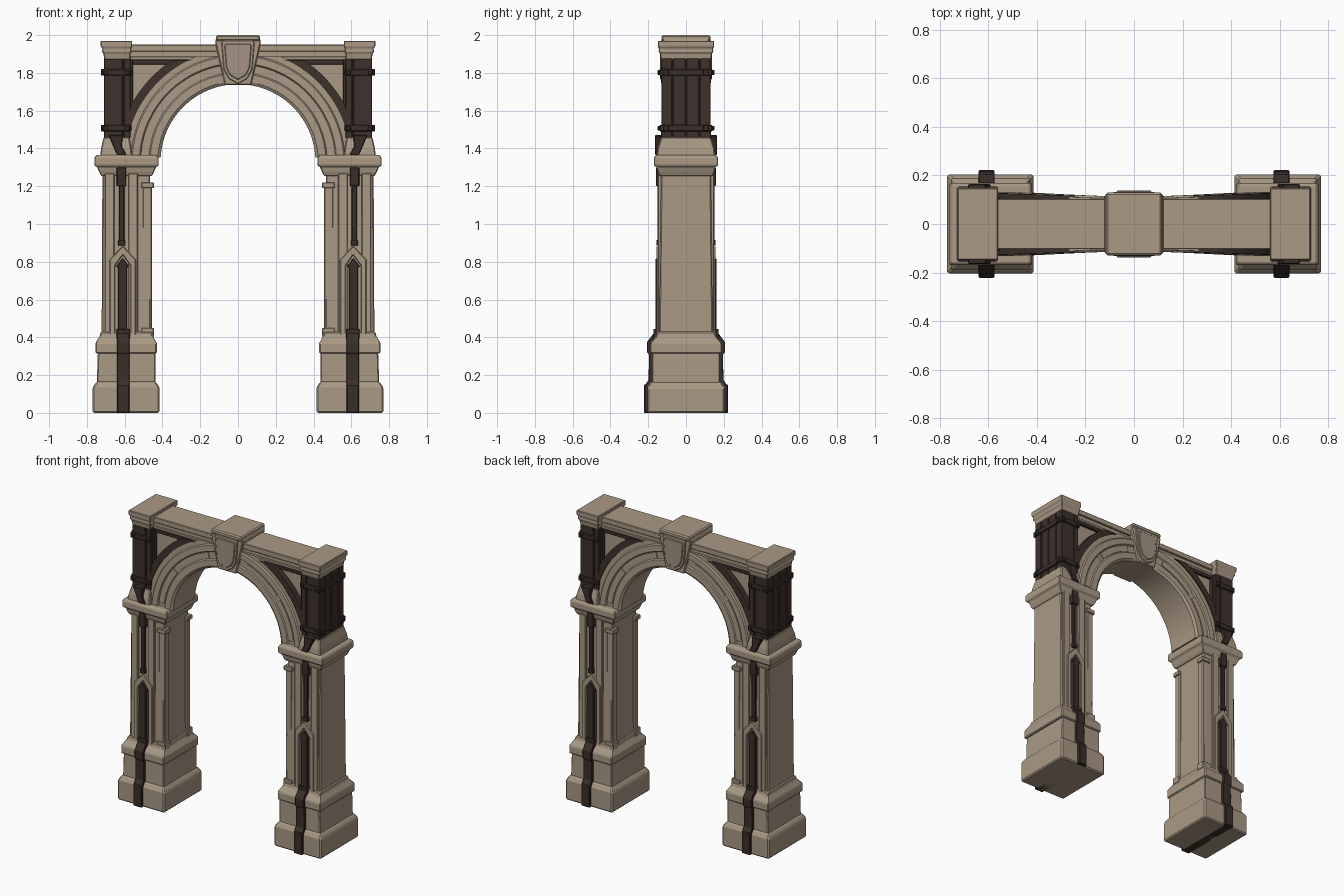
import bpy, bmesh, math

cube = bpy.data.objects.get("Cube")
if cube:
    bpy.data.objects.remove(cube, do_unlink=True)


def material(name, colour):
    m = bpy.data.materials.new(name)
    m.use_nodes = True
    m.diffuse_color = (*colour, 1)
    bsdf = m.node_tree.nodes["Principled BSDF"]
    bsdf.inputs["Base Color"].default_value = (*colour, 1)
    bsdf.inputs["Roughness"].default_value = 0.9
    return m


STONE = material("warm stone", (0.40, 0.32, 0.235))
SHIELD = material("rosy stone", (0.38, 0.29, 0.225))
WOOD = material("dark wood", (0.048, 0.031, 0.025))
IRON = material("dark iron", (0.042, 0.028, 0.023))
SPRING = 1.33   # height of the arch centre


def finish(name, bm, mat, mirror="", bevel=0.0, smooth=False):
    """Turn a bmesh into an object, mirrored over the given world axes."""
    bmesh.ops.recalc_face_normals(bm, faces=bm.faces)
    mesh = bpy.data.meshes.new(name)
    bm.to_mesh(mesh)
    bm.free()
    mesh.materials.append(mat)
    ob = bpy.data.objects.new(name, mesh)
    bpy.context.collection.objects.link(ob)
    if smooth:
        mesh.shade_smooth()
        mesh.set_sharp_from_angle(angle=math.radians(30))
    if bevel:
        mod = ob.modifiers.new("worn edges", "BEVEL")
        mod.width = bevel
        mod.segments = 1
        mod.limit_method = "ANGLE"
    if mirror:
        mod = ob.modifiers.new("mirror", "MIRROR")
        mod.use_axis = ("X" in mirror, "Y" in mirror, False)
        mod.use_mirror_merge = False
    return ob


def loft(name, rings, mat, mirror="X", bevel=0.006):
    """Skin a list of loops, closing both ends."""
    bm = bmesh.new()
    loops = [[bm.verts.new(p) for p in ring] for ring in rings]
    n = len(loops[0])
    for a, b in zip(loops, loops[1:]):
        for i in range(n):
            j = (i + 1) % n
            bm.faces.new((a[i], a[j], b[j], b[i]))
    bm.faces.new(loops[0])
    bm.faces.new(loops[-1])
    return finish(name, bm, mat, mirror, bevel)


def stack(name, levels, mat, **kw):
    """Rectangular moulding from levels of (z, x0, x1, half depth)."""
    rings = [[(x0, -y, z), (x1, -y, z), (x1, y, z), (x0, y, z)]
             for z, x0, x1, y in levels]
    return loft(name, rings, mat, **kw)


def prism(name, outline, y0, y1, mat, **kw):
    """Extrude an (x, z) outline along y."""
    return loft(name, [[(x, y, z) for x, z in outline] for y in (y0, y1)], mat, **kw)


def box(name, x0, x1, y0, y1, z0, z1, mat, **kw):
    return prism(name, [(x0, z0), (x1, z0), (x1, z1), (x0, z1)], y0, y1, mat, **kw)


def sweep(name, section, start, end, steps, mat, mirror="", top=9.0):
    """Sweep a (radius, y) section around the arch centre."""
    bm = bmesh.new()
    loops = []
    for k in range(steps + 1):
        a = math.radians(start + (end - start) * k / steps)
        flare = 1 + 0.2 * abs(math.cos(a))   # deeper towards the springing
        loops.append([bm.verts.new((r * math.cos(a), y * flare,
                                    min(top, SPRING + r * math.sin(a))))
                      for r, y in section])
    n = len(section)
    for a, b in zip(loops, loops[1:]):
        for i in range(n):
            j = (i + 1) % n
            bm.faces.new((a[i], a[j], b[j], b[i]))
    bm.faces.new(loops[0])
    bm.faces.new(loops[-1])
    return finish(name, bm, mat, mirror, smooth=True)


# Pillars: foot, plinth, shaft and capital
stack("foot_block", [(0, .415, .77, .205), (.135, .415, .77, .205),
                     (.165, .435, .75, .188)], STONE, bevel=.008)
stack("plinth", [(.15, .437, .748, .18), (.32, .437, .742, .18)], STONE)
stack("plinth_cap", [(.315, .43, .755, .19), (.37, .43, .755, .19),
                     (.405, .45, .733, .16), (.43, .455, .728, .153)], STONE)
stack("shaft", [(.40, .462, .722, .142), (1.28, .466, .718, .132)], STONE)
stack("capital", [(1.255, .455, .725, .142), (1.275, .445, .735, .15),
                  (1.30, .435, .745, .155), (1.31, .42, .76, .17),
                  (1.35, .42, .76, .17), (1.365, .43, .75, .16)], STONE, bevel=.004)
stack("impost_block", [(1.36, .56, .73, .155), (1.40, .565, .725, .15),
                       (1.46, .575, .712, .132)], STONE)

# Raised stone trim on the front and back of each shaft
for x0, x1, label in ((.655, .705, "outer"), (.53, .58, "inner")):
    box(label + "_pilaster_strip", x0, x1, -.149, -.12, .40, 1.27, STONE,
        mirror="XY", bevel=.004)
box("corner_colonnette", .455, .505, -.138, -.09, .40, 1.20, STONE, mirror="XY")
box("colonnette_cap", .446, .512, -.147, -.09, 1.19, 1.22, STONE, mirror="XY", bevel=.004)
box("colonnette_foot", .446, .512, -.15, -.09, .40, .45, STONE, mirror="XY", bevel=.004)
gable = [(.54, .41), (.57, .41), (.57, .78), (.61, .835), (.65, .78), (.65, .41),
         (.68, .41), (.68, .81), (.61, .885), (.54, .81)]
prism("pointed_frame", gable, -.157, -.12, STONE, mirror="XY", bevel=.004)

# Iron straps running down the pillars and beneath the feet
box("foot_strap", .575, .64, -.222, .222, -.0, .15, IRON, mirror="X", bevel=.004)
side = [(-.222, .14), (-.198, .175), (-.196, .31), (-.206, .32), (-.206, .375),
        (-.165, .43), (-.12, .43), (-.12, .14)]
loft("plinth_strap", [[(x, y, z) for y, z in side] for x in (.575, .64)],
     IRON, mirror="XY", bevel=.003)
box("strap_clasp", .572, .643, -.172, -.12, .39, .445, IRON, mirror="XY", bevel=.003)
prism("lower_strap", [(.587, .42), (.635, .42), (.635, .77), (.645, .775), (.611, .82),
                      (.577, .775), (.587, .77)], -.161, -.12, IRON, mirror="XY", bevel=.003)
box("upper_strap", .602, .63, -.152, -.12, .89, 1.30, IRON, mirror="XY", bevel=.003)
box("strap_head", .592, .642, -.158, -.12, 1.20, 1.30, IRON, mirror="XY", bevel=.003)
box("strap_tip", .597, .635, -.157, -.12, .885, .915, IRON, mirror="XY", bevel=.003)

# Wooden casing above each pillar
stack("casing_core", [(1.45, .575, .702, .122), (1.885, .575, .702, .122)], WOOD)
for y0, y1 in ((-.13, -.075), (-.07, -.003)):
    box("casing_side_plank", .65, .709, y0, y1, 1.455, 1.885, WOOD, mirror="XY", bevel=.003)
for x0, x1 in ((.57, .605), (.61, .668)):
    box("casing_front_plank", x0, x1, -.13, -.10, 1.455, 1.885, WOOD, mirror="XY", bevel=.003)
for z in (1.49, 1.785):
    stack("casing_band", [(z, .565, .718, .14), (z + .035, .565, .718, .14)], IRON, bevel=.004)
    for x in (.585, .70):
        box("band_stud", x - .012, x + .012, -.15, -.13, z + .004, z + .03, IRON,
            mirror="XY", bevel=.004)
    box("band_side_stud", .71, .726, -.12, -.09, z, z + .035, IRON, mirror="XY", bevel=.004)
prism("casing_bracket", [(.59, 1.365), (.64, 1.365), (.655, 1.40), (.685, 1.47),
                         (.61, 1.47), (.615, 1.41)], -.165, -.12, IRON, mirror="XY", bevel=.004)

# Cornice caps over the casings and the lintel between them
stack("cornice_cap", [(1.87, .57, .708, .133), (1.90, .57, .712, .138),
                      (1.915, .562, .722, .146), (1.925, .568, .716, .142),
                      (1.94, .56, .727, .149), (1.97, .56, .727, .149)], STONE, bevel=.004)
box("lintel", -.58, .58, -.093, .093, 1.865, 1.945, STONE, mirror="")
box("lintel_top_lip", -.58, .58, -.104, .104, 1.912, 1.95, STONE, mirror="", bevel=.004)
box("lintel_lower_lip", -.58, .58, -.10, .10, 1.868, 1.888, STONE, mirror="", bevel=.004)

# Arch ring with stepped mouldings
half = [(.41, .098), (.425, .108), (.465, .108), (.472, .1), (.515, .1), (.522, .11),
        (.56, .11), (.567, .102), (.60, .102)]
section = [(r, -y) for r, y in half] + [(r, y) for r, y in reversed(half)]
sweep("arch_ring", section, 3, 177, 48, STONE, top=1.89)
for a in (7, 42):
    sweep("arch_inset_panel", [(.474, -.106), (.513, -.106), (.513, -.09), (.474, -.09)],
          a, a + 31, 10, STONE, mirror="XY")

# Spandrel walls with curved wooden braces
prism("spandrel_wall", [(.585, 1.42), (.585, 1.875), (.2, 1.875), (.35, 1.76), (.50, 1.60)],
      -.085, .085, STONE, bevel=0)
sweep("curved_brace", [(.597, -.108), (.64, -.108), (.64, .108), (.597, .108)],
      19, 66, 14, WOOD, mirror="X", top=1.868)
box("brace_rail", .28, .58, -.10, .10, 1.845, 1.87, WOOD, mirror="X", bevel=.003)
box("brace_post", .555, .58, -.112, .112, 1.52, 1.87, WOOD, mirror="X", bevel=.003)

# Keystone with a framed shield on both sides
prism("keystone", [(-.07, 1.735), (.07, 1.735), (.122, 1.965), (.108, 2.0),
                   (-.108, 2.0), (-.122, 1.965)], -.122, .122, STONE, mirror="", bevel=.006)
box("keystone_cap", -.116, .116, -.13, .13, 1.968, 2.0, STONE, mirror="", bevel=.008)


def shield(scale):
    right = [(0, -.11), (.045, -.085), (.068, -.04), (.078, .085), (.07, .097)]
    return [(x * scale, 1.865 + z * scale) for x, z in
            right + [(-x, z) for x, z in reversed(right[1:])]]


prism("shield_frame", shield(1.12), -.132, -.10, STONE, mirror="Y", bevel=.004)
prism("shield_face", shield(.92), -.138, -.10, SHIELD, mirror="Y", bevel=.004)
